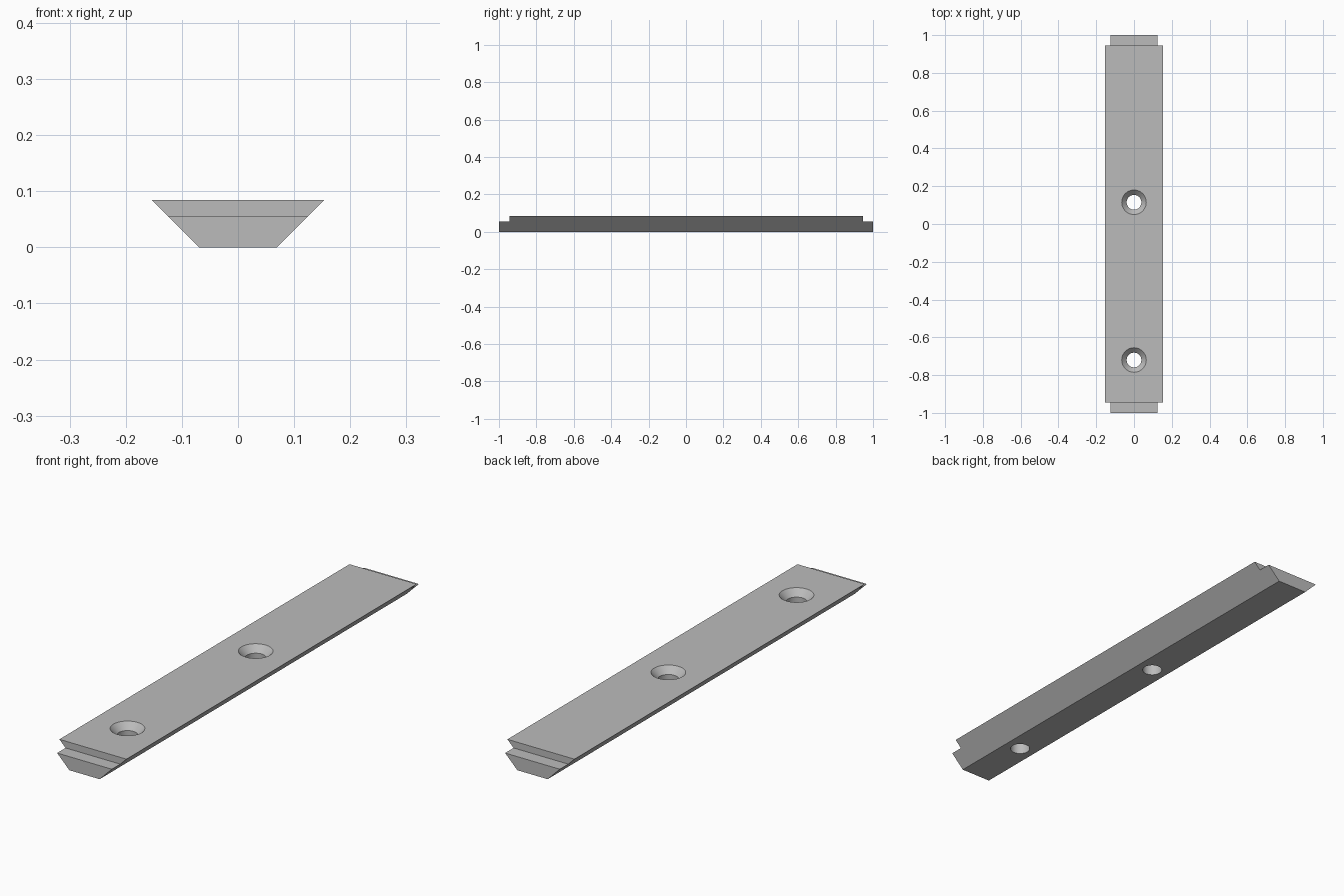
import bpy, bmesh, math

if "Cube" in bpy.data.objects:
    bpy.data.objects.remove(bpy.data.objects["Cube"], do_unlink=True)

HEIGHT, BOTTOM, TOP = 0.084, 0.069, 0.153   # dovetail section half widths
STEP_Z, STEP_Y = 0.056, 0.945               # end rebates
HOLES = (0.115, -0.72)
HOLE_R, SINK_R, SINK_DEPTH = 0.039, 0.065, 0.027

grey = bpy.data.materials.new("plain grey")
grey.use_nodes = True
colour = (0.5, 0.5, 0.5, 1)
grey.diffuse_color = colour
grey.node_tree.nodes["Principled BSDF"].inputs["Base Color"].default_value = colour


def make_object(name, bm):
    bmesh.ops.recalc_face_normals(bm, faces=bm.faces)
    mesh = bpy.data.meshes.new(name)
    bm.to_mesh(mesh)
    bm.free()
    mesh.materials.append(grey)
    obj = bpy.data.objects.new(name, mesh)
    bpy.context.collection.objects.link(obj)
    return obj


def extrude_section(name, section, y0, y1):
    """Extrude an (x, z) outline along y."""
    bm = bmesh.new()
    face = bm.faces.new([bm.verts.new((x, y0, z)) for x, z in section])
    ext = bmesh.ops.extrude_face_region(bm, geom=[face])["geom"]
    verts = [v for v in ext if isinstance(v, bmesh.types.BMVert)]
    bmesh.ops.translate(bm, verts=verts, vec=(0, y1 - y0, 0))
    return make_object(name, bm)


def lathe(name, profile, y, sides=48):
    """Closed solid of revolution about a vertical axis at y."""
    bm = bmesh.new()
    rings = []
    for r, z in profile:
        ring = [(2 * math.pi * i / sides) for i in range(sides)]
        rings.append([bm.verts.new((r * math.cos(a), y + r * math.sin(a), z)) for a in ring])
    for low, high in zip(rings, rings[1:]):
        for i in range(sides):
            j = (i + 1) % sides
            bm.faces.new((low[i], low[j], high[j], high[i]))
    bm.faces.new(rings[0])
    bm.faces.new(rings[-1])
    return make_object(name, bm)


# Dovetail bar
bar = extrude_section("dovetail_bar",
                      [(-BOTTOM, 0), (BOTTOM, 0), (TOP, HEIGHT), (-TOP, HEIGHT)], -1, 1)

# Rebates across the top of both ends
cutters = []
for side in (-1, 1):
    box = [(-0.3, STEP_Z), (0.3, STEP_Z), (0.3, 0.2), (-0.3, 0.2)]
    cutters.append(extrude_section("rebate_cutter", box, side * STEP_Y, side * 1.1))

# Countersunk screw holes
over = 0.02
sink = [(HOLE_R, -over), (HOLE_R, HEIGHT - SINK_DEPTH), (SINK_R, HEIGHT), (SINK_R, HEIGHT + over)]
for y in HOLES:
    cutters.append(lathe("screw_hole_cutter", sink, y))

# Cut everything, bake the result and drop the cutters
for cutter in cutters:
    cutter.hide_render = True
    mod = bar.modifiers.new("cut", "BOOLEAN")
    mod.operation, mod.solver, mod.object = "DIFFERENCE", "EXACT", cutter
bpy.context.view_layer.update()
baked = bpy.data.meshes.new_from_object(bar.evaluated_get(bpy.context.evaluated_depsgraph_get()))
bar.modifiers.clear()
bar.data = baked
for cutter in cutters:
    bpy.data.objects.remove(cutter, do_unlink=True)

bpy.ops.object.select_all(action="DESELECT")
bar.select_set(True)
bpy.context.view_layer.objects.active = bar
bpy.ops.object.shade_smooth_by_angle(angle=math.radians(25))
